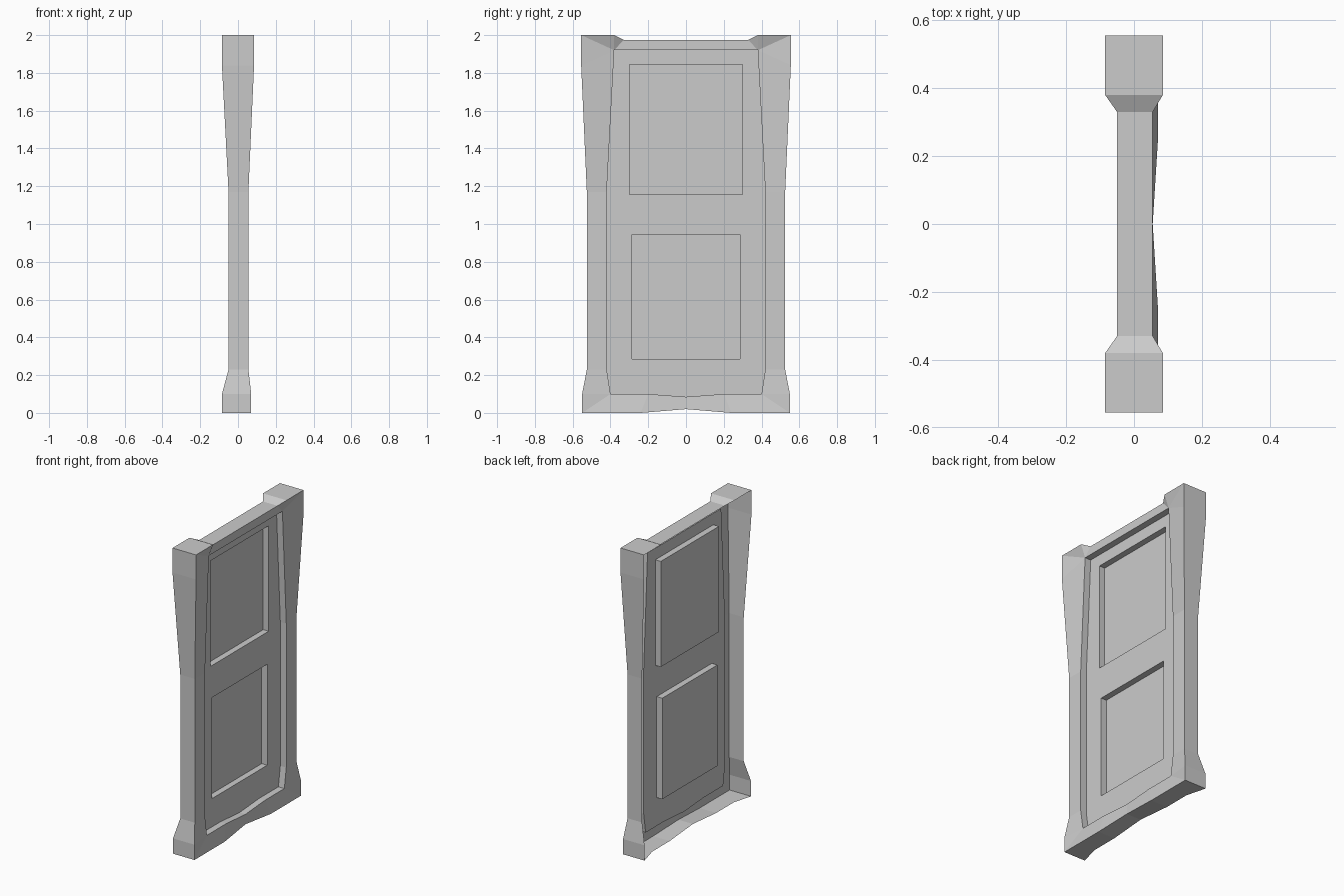
import bpy, bmesh

if "Cube" in bpy.data.objects:
    bpy.data.objects.remove(bpy.data.objects["Cube"])

DOOR_X, PANEL_X = 0.012, -0.028

# Half outline, top to bottom:
# (y, z) outer, front x, back x, (y, z) of the matching point on the opening
HALF = [
    (0.33, 1.975, 0.055, -0.05, 0.38, 1.92),
    (0.38, 2.0, 0.085, -0.085, 0.38, 1.92),
    (0.555, 2.0, 0.085, -0.085, 0.38, 1.92),
    (0.555, 1.84, 0.085, -0.085, 0.38, 1.92),
    (0.525, 1.17, 0.055, -0.05, 0.42, 1.17),
    (0.525, 0.23, 0.055, -0.05, 0.42, 0.23),
    (0.55, 0.10, 0.07, -0.085, 0.40, 0.10),
    (0.55, 0.0, 0.07, -0.085, 0.40, 0.10),
    (0.42, 0.0, 0.07, -0.05, 0.40, 0.10),
    (0.24, 0.0, 0.07, -0.05, 0.20, 0.10),
    (0.0, 0.02, 0.055, -0.05, 0.0, 0.085),
]


def mirrored(points):
    """Complete a half loop across y = 0 (last point lies on the axis)."""
    return points + [(x, -y, z) for x, y, z in reversed(points[:-1])]


def new_loop(bm, points):
    """Make vertices for a loop, reusing repeated positions."""
    cache = {}
    return [cache.get(p) or cache.setdefault(p, bm.verts.new(p)) for p in points]


def bridge(bm, a, b):
    for i in range(len(a)):
        j = (i + 1) % len(a)
        ring = list(dict.fromkeys([a[j], a[i], b[i], b[j]]))
        if len(ring) > 2:
            bm.faces.new(ring)


def finish(bm, name):
    mesh = bpy.data.meshes.new(name)
    bm.to_mesh(mesh)
    bm.free()
    obj = bpy.data.objects.new(name, mesh)
    bpy.context.collection.objects.link(obj)


back_pts = mirrored([(p[3], p[0], p[1]) for p in HALF])
front_pts = mirrored([(p[2], p[0], p[1]) for p in HALF])
opening_pts = mirrored([(0.055, p[4], p[5]) for p in HALF])
door_pts = [(DOOR_X, y, z) for x, y, z in opening_pts]

# Frame: open-backed shell with outer sides, flared face and inner jamb
bm = bmesh.new()
loops = [new_loop(bm, pts) for pts in (back_pts, front_pts, opening_pts, door_pts)]
for a, b in zip(loops, loops[1:]):
    # repeated opening points collapse to nothing on the jamb
    if b is loops[3]:
        a, b = list(dict.fromkeys(a)), list(dict.fromkeys(b))
    bridge(bm, a, b)
finish(bm, "door_frame")

# Door leaf: flat sheet with two sunken panels
bm = bmesh.new()
outline = list(dict.fromkeys(new_loop(bm, door_pts)))
rims = []
for w, z0, z1 in ((0.30, 1.155, 1.845), (0.285, 0.285, 0.945)):
    corners = [(-w, z1), (w, z1), (w, z0), (-w, z0)]
    rims.append((new_loop(bm, [(DOOR_X, y, z) for y, z in corners]),
                 new_loop(bm, [(PANEL_X, y, z) for y, z in corners])))
edges = []
for loop in [outline] + [r[0] for r in rims]:
    edges += [bm.edges.new((loop[i - 1], loop[i])) for i in range(len(loop))]
bmesh.ops.triangle_fill(bm, edges=edges, use_beauty=True, normal=(1, 0, 0))
bm.normal_update()
for f in bm.faces:
    if f.normal.x < 0:
        f.normal_flip()
for rim, floor in rims:
    bridge(bm, rim, floor)
    bm.faces.new(floor[::-1])
finish(bm, "door_leaf")
